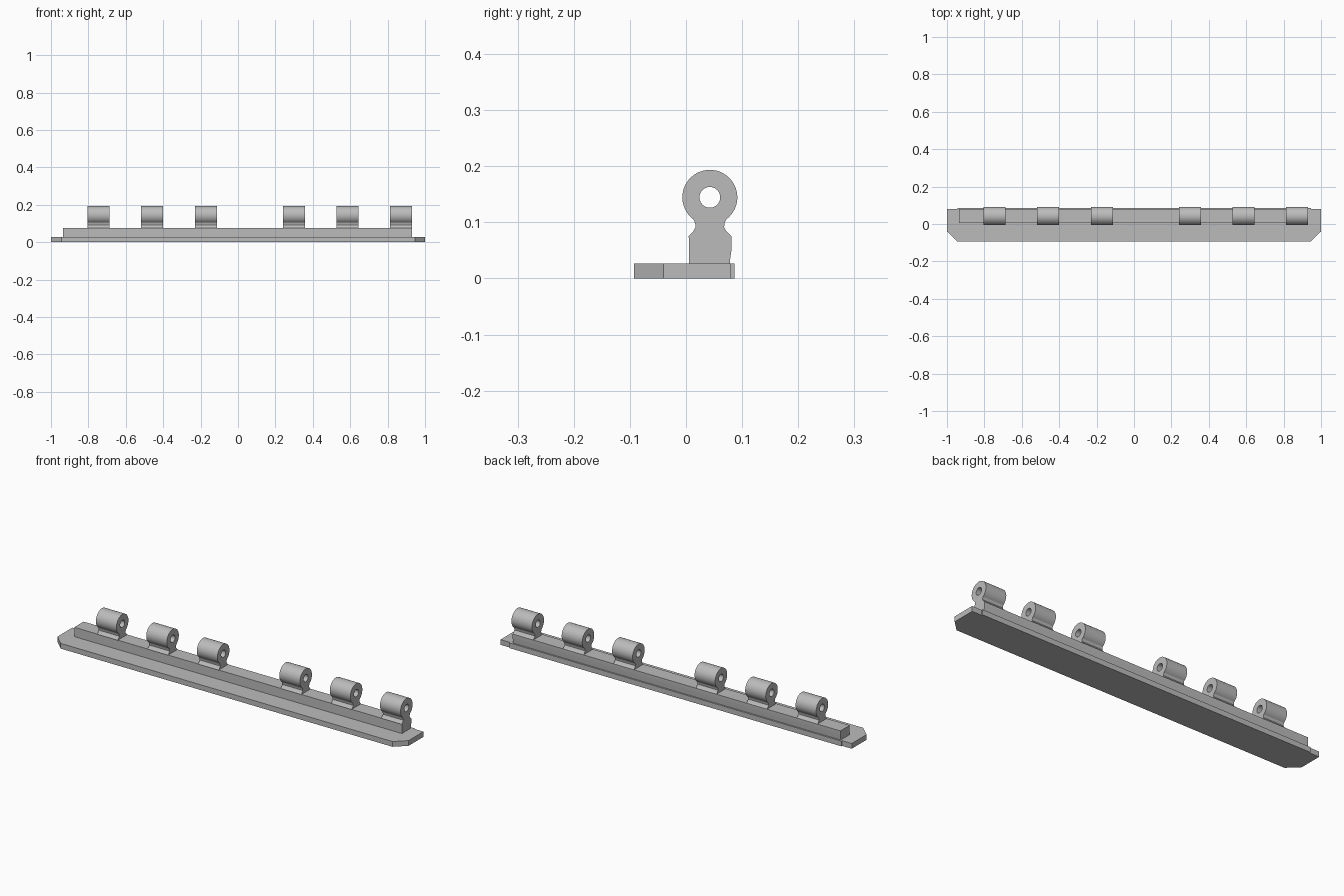
import bpy, bmesh
from math import sin, cos, pi, radians
from mathutils import Vector

old = bpy.data.objects.get("Cube")
if old:
    bpy.data.objects.remove(old, do_unlink=True)

grey = bpy.data.materials.new("plain_grey")
grey.use_nodes = True
colour = (0.5, 0.5, 0.5, 1)
grey.diffuse_color = colour
grey.node_tree.nodes["Principled BSDF"].inputs["Base Color"].default_value = colour


def prism(name, loops, place, start, length):
    """Fill closed 2D loops (inner loops become holes) and extrude them."""
    bm = bmesh.new()
    edges = []
    for loop in loops:
        verts = [bm.verts.new(place(a, b, start)) for a, b in loop]
        edges += [bm.edges.new((v, verts[i - 1])) for i, v in enumerate(verts)]
    bmesh.ops.triangle_fill(bm, edges=edges, use_beauty=True)
    res = bmesh.ops.extrude_face_region(bm, geom=bm.faces[:], use_keep_orig=True)
    offset = Vector(place(0, 0, length))
    bmesh.ops.translate(bm, vec=offset,
                        verts=[g for g in res["geom"] if isinstance(g, bmesh.types.BMVert)])
    bmesh.ops.recalc_face_normals(bm, faces=bm.faces[:])
    mesh = bpy.data.meshes.new(name)
    bm.to_mesh(mesh)
    bm.free()
    mesh.materials.append(grey)
    obj = bpy.data.objects.new(name, mesh)
    bpy.context.collection.objects.link(obj)
    bpy.ops.object.select_all(action="DESELECT")
    obj.select_set(True)
    bpy.context.view_layer.objects.active = obj
    bpy.ops.object.shade_smooth_by_angle(angle=radians(30))
    return obj


def along_x(a, b, t):
    return (t, a, b)


def along_z(a, b, t):
    return (a, b, t)


def arc(cy, cz, r, a0, a1, n):
    angles = [radians(a0 + (a1 - a0) * i / n) for i in range(n + 1)]
    return [(cy + r * cos(a), cz + r * sin(a)) for a in angles]


# Base plate: chamfered front corners, shallow step at the back ends
half = [(0.945, -0.0925), (1, -0.04), (1, 0.08), (0.945, 0.08), (0.945, 0.086)]
outline = half + [(-x, y) for x, y in reversed(half)]
prism("base_plate", [outline], along_z, 0, 0.027)

# Raised rail, its back face leaning slightly outward
rail = [(0.005, 0.02), (0.078, 0.02), (0.078, 0.03), (0.081, 0.05), (0.081, 0.075), (0.005, 0.075)]
prism("rail", [rail], along_x, -0.936, 1.866)

# Hinge knuckles: eye on a waisted neck, with a pin hole
CY, CZ, R = 0.0425, 0.1445, 0.049
neck = [(0.081, 0.075), (0.072, 0.084), (0.068, 0.091), (0.0685, 0.097)]
back = [(2 * CY - y, z) for y, z in reversed(neck)]
eye = arc(CY, CZ, R, -54, 234, 40)
hole = arc(CY, CZ, 0.0185, 0, 345, 23)
foot = [(0.006, 0.07), (0.08, 0.07)]
for i, x in enumerate([-0.805, -0.518, -0.23, 0.24, 0.527, 0.813]):
    prism(f"knuckle_{i + 1}", [neck + eye + back + foot, hole], along_x, x, 0.117)
